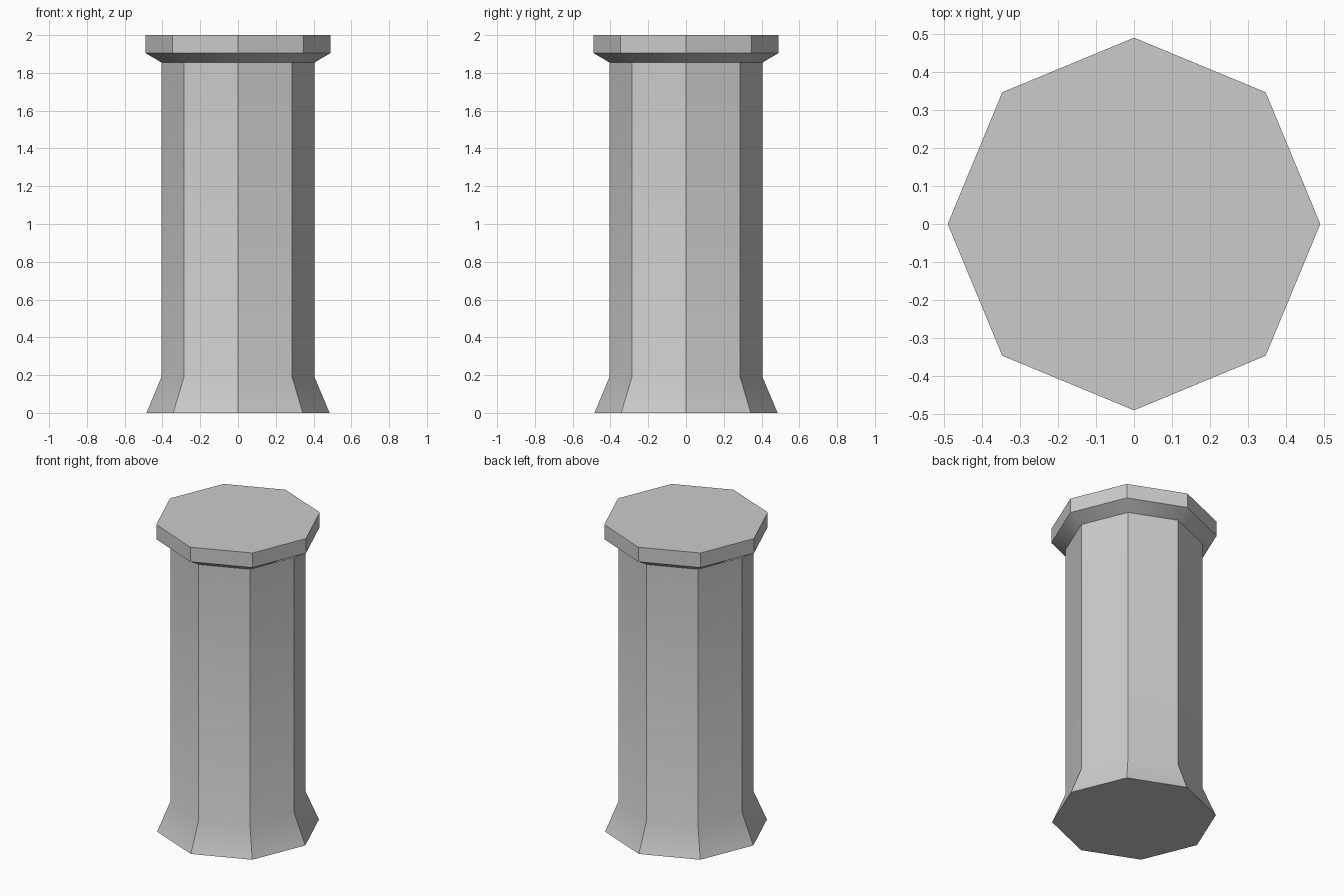
import bpy, bmesh, math

if "Cube" in bpy.data.objects:
    bpy.data.objects.remove(bpy.data.objects["Cube"])

SIDES = 8
# Pillar profile: (radius, height) from foot to cap
PROFILE = [(0.485, 0.0), (0.405, 0.19), (0.405, 1.855), (0.49, 1.905), (0.49, 2.0)]

bm = bmesh.new()

# Octagonal rings with corners on the axes
rings = []
for r, z in PROFILE:
    rings.append([bm.verts.new((r * math.cos(math.tau * i / SIDES),
                                r * math.sin(math.tau * i / SIDES), z))
                  for i in range(SIDES)])

# Side walls
for low, high in zip(rings, rings[1:]):
    for i in range(SIDES):
        j = (i + 1) % SIDES
        bm.faces.new((low[i], low[j], high[j], high[i]))

# Bottom and top
bm.faces.new(rings[0][::-1])
bm.faces.new(rings[-1])

mesh = bpy.data.meshes.new("octagonal_pillar")
bm.to_mesh(mesh)
bm.free()
pillar = bpy.data.objects.new("octagonal_pillar", mesh)
bpy.context.collection.objects.link(pillar)

# Soft shading where the foot meets the shaft, crisp edges elsewhere
bpy.context.view_layer.objects.active = pillar
pillar.select_set(True)
bpy.ops.object.shade_smooth_by_angle(angle=math.radians(30))
